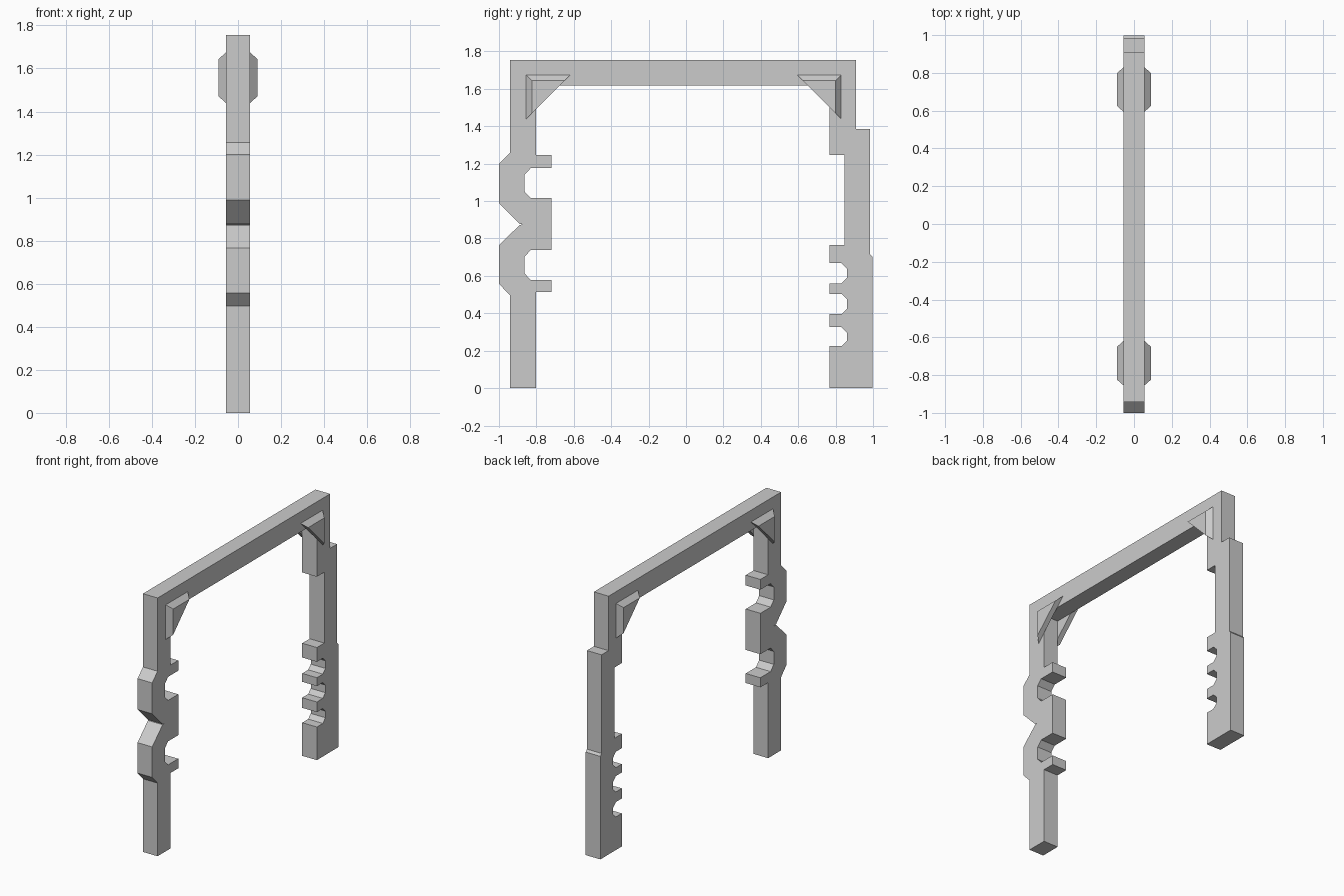
import bpy
import bmesh

default = bpy.data.objects.get("Cube")
if default:
    bpy.data.objects.remove(default, do_unlink=True)

HALF = 0.055      # half thickness of the frame
RAISED = 0.09     # outer face of the brackets

grey = bpy.data.materials.new("plain_grey")
grey.use_nodes = True
colour = (0.6, 0.6, 0.6, 1)
grey.diffuse_color = colour
grey.node_tree.nodes["Principled BSDF"].inputs["Base Color"].default_value = colour


def loft(name, start, end, x0, x1):
    """Solid between two matching (y, z) outlines at x0 and x1."""
    bm = bmesh.new()
    a = [bm.verts.new((x0, y, z)) for y, z in start]
    b = [bm.verts.new((x1, y, z)) for y, z in end]
    bm.faces.new(a)
    bm.faces.new(b[::-1])
    for i in range(len(a)):
        j = (i + 1) % len(a)
        bm.faces.new((a[i], b[i], b[j], a[j]))
    bmesh.ops.recalc_face_normals(bm, faces=bm.faces)
    mesh = bpy.data.meshes.new(name)
    bm.to_mesh(mesh)
    bm.free()
    mesh.materials.append(grey)
    obj = bpy.data.objects.new(name, mesh)
    bpy.context.collection.objects.link(obj)
    return obj


def slot(mouth, shoulder, deep, top, bottom, cham):
    """Chamfered slot cut into the inner edge of a post, listed downward."""
    return [(mouth, top), (shoulder, top), (deep, top - cham),
            (deep, bottom + cham), (shoulder, bottom), (mouth, bottom)]


# Front post, outer edge going up, with the pointed notch
outline = [(-0.942, 0), (-0.942, 0.497), (-1, 0.558), (-1, 0.765),
           (-0.888, 0.873), (-0.86, 0.875), (-0.888, 0.877),
           (-1, 0.99), (-1, 1.2), (-0.942, 1.257), (-0.942, 1.755)]
# Back post, outer edge going down, with its two steps
outline += [(0.91, 1.755), (0.91, 1.385), (0.985, 1.385),
            (0.985, 0.715), (0.998, 0.70), (0.998, 0)]
# Back post, inner edge going up, with three slots and the shallow recess
outline += [(0.768, 0)]
for top, bottom in ((0.326, 0.225), (0.503, 0.395), (0.668, 0.56)):
    outline += reversed(slot(0.768, 0.832, 0.86, top, bottom, 0.028))
outline += [(0.768, 0.765), (0.848, 0.765), (0.848, 1.246), (0.768, 1.246),
            (0.768, 1.617)]
# Front post, inner edge going down, with two tabbed slots
outline += [(-0.803, 1.617), (-0.803, 1.246), (-0.72, 1.246)]
for top, bottom in ((1.176, 1.016), (0.738, 0.578)):
    outline += slot(-0.72, -0.83, -0.864, top, bottom, 0.036)
outline += [(-0.72, 0.513), (-0.803, 0.513), (-0.803, 0)]
loft("frame", outline, outline, -HALF, HALF)


def triangle(y, z, leg, way):
    return [(y, z), (y + way * leg, z), (y, z - leg)]


# Tapered corner brackets on both faces of the frame
for end, corner, way in (("front", -0.855, 1), ("back", 0.83, -1)):
    for side, s in (("left", 1), ("right", -1)):
        base = triangle(corner, 1.675, 0.236, way)
        face = triangle(corner + way * 0.031, 1.644, 0.174, way)
        loft(f"{end}_{side}_bracket", base, face, s * HALF, s * RAISED)
